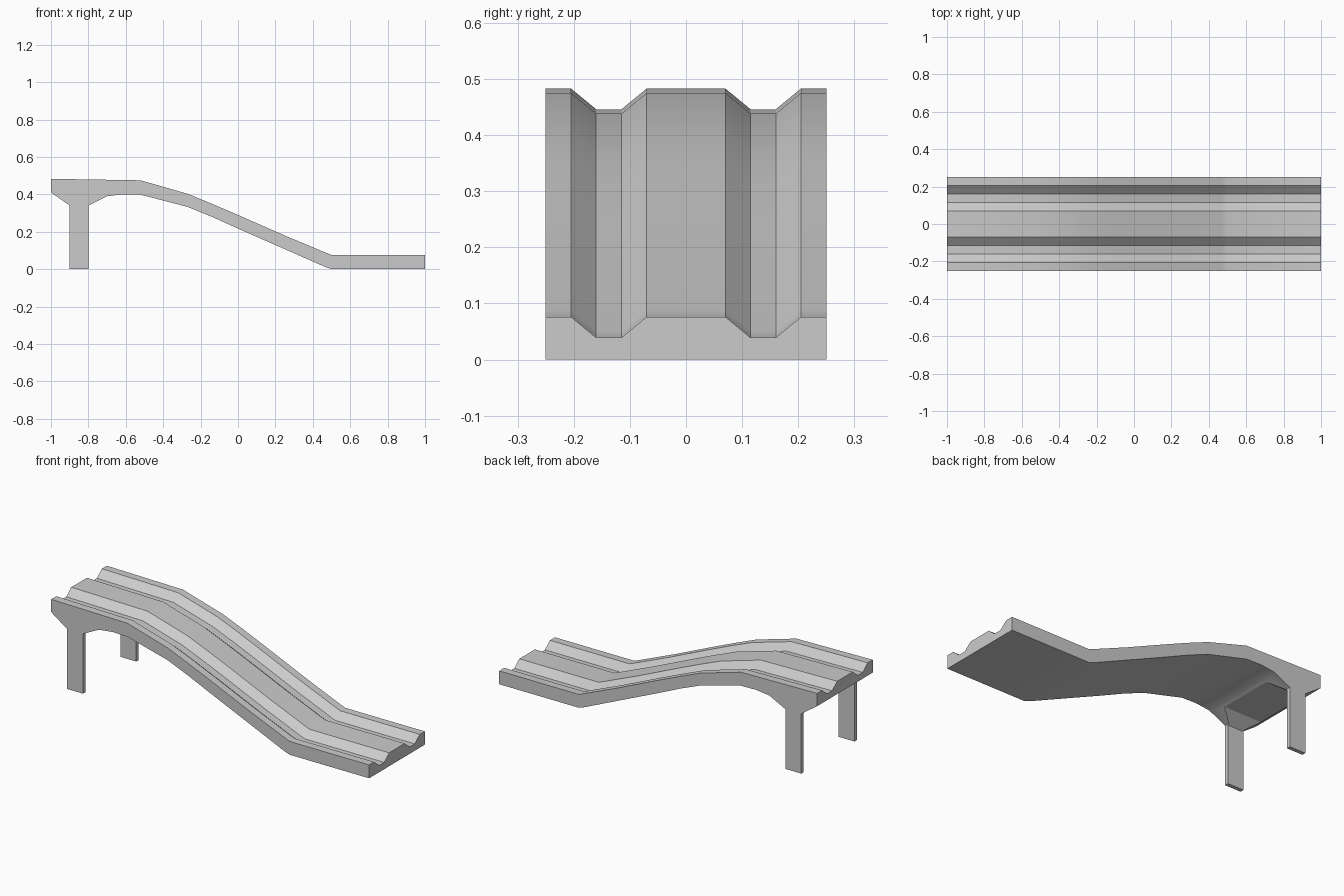
import bpy, bmesh, math

if "Cube" in bpy.data.objects:
    bpy.data.objects.remove(bpy.data.objects["Cube"])

grey = bpy.data.materials.new("light grey")
grey.use_nodes = True
grey.diffuse_color = (0.6, 0.6, 0.6, 1)
grey.node_tree.nodes["Principled BSDF"].inputs["Base Color"].default_value = (0.6, 0.6, 0.6, 1)


def finish(name, bm):
    bmesh.ops.recalc_face_normals(bm, faces=bm.faces)
    mesh = bpy.data.meshes.new(name)
    bm.to_mesh(mesh)
    bm.free()
    mesh.materials.append(grey)
    obj = bpy.data.objects.new(name, mesh)
    bpy.context.collection.objects.link(obj)
    return obj


def loft(name, sections):
    """Skin a row of matching closed cross-sections and cap both ends."""
    bm = bmesh.new()
    rings = [[bm.verts.new(p) for p in s] for s in sections]
    n = len(rings[0])
    for a, b in zip(rings, rings[1:]):
        for i in range(n):
            j = (i + 1) % n
            bm.faces.new((a[i], a[j], b[j], b[i]))
    bm.faces.new(rings[0])
    bm.faces.new(rings[-1])
    return finish(name, bm)


def smooth(obj):
    bpy.ops.object.select_all(action="DESELECT")
    obj.select_set(True)
    bpy.context.view_layer.objects.active = obj
    bpy.ops.object.shade_smooth_by_angle(angle=math.radians(30))


# Ramp deck: grooved cross-section swept along the slope (x, top z, bottom z)
stations = [(-1, .483, .41), (-.52, .475, .398), (-.27, .403, .333), (-.14, .35, .28),
            (0, .29, .217), (.25, .18, .107), (.47, .088, .01), (.5, .076, 0), (1, .076, 0)]
half = [(.25, 0), (.205, 0), (.16, .037), (.115, .037), (.07, 0)]
top = half + [(-y, d) for y, d in reversed(half)]
deck = loft("ramp_deck", [
    [(x, y, zt - d) for y, d in top] + [(x, -.25, zb), (x, .25, zb)]
    for x, zt, zb in stations])

# Support: side profile with legs and flared haunch, extruded across the width
profile = [(-1, .43), (-1, .41), (-.9, .34), (-.9, 0), (-.8, 0), (-.8, .34),
           (-.7, .39), (-.6, .402), (-.52, .398), (-.52, .43)]
support = loft("support_legs", [[(x, y, z) for x, z in profile] for y in (-.25, .25)])

# Opening between the legs, with chamfered upper corners
opening = [(.228, -.1), (.228, .335), (.16, .38), (-.16, .38), (-.228, .335), (-.228, -.1)]
cutter = loft("leg_opening_cutter", [[(x, y, z) for y, z in opening] for x in (-1.1, -.6)])
cutter.hide_render = True
cutter.hide_viewport = True
cut = support.modifiers.new("opening", "BOOLEAN")
cut.operation = "DIFFERENCE"
cut.object = cutter
cut.solver = "EXACT"

for part in (deck, support):
    smooth(part)
